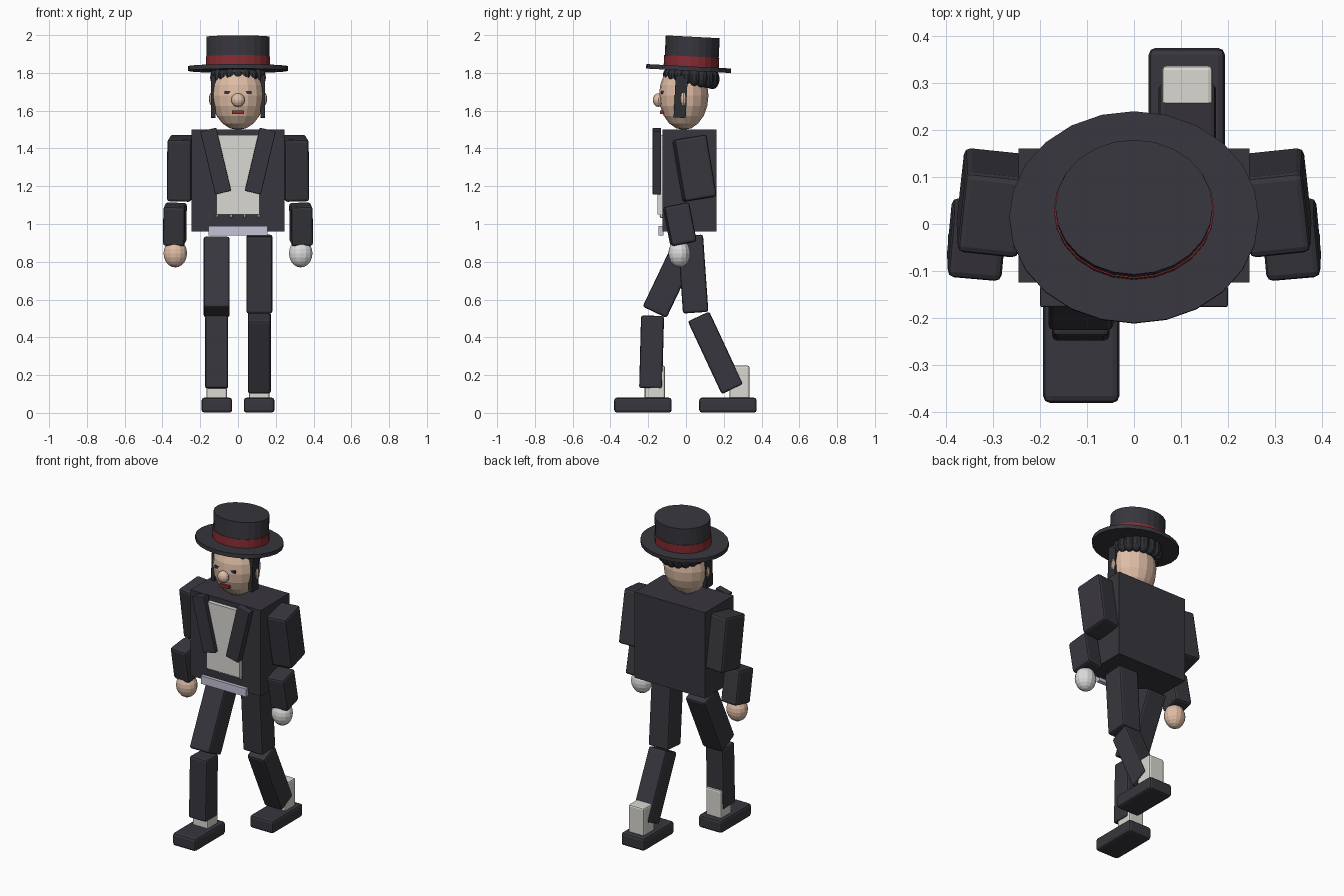
import bpy, bmesh, math
from mathutils import Matrix, Vector, Euler

if "Cube" in bpy.data.objects:
    bpy.data.objects.remove(bpy.data.objects["Cube"])


def material(name, rgb):
    m = bpy.data.materials.new(name)
    m.diffuse_color = (*rgb, 1)
    m.use_nodes = True
    m.node_tree.nodes["Principled BSDF"].inputs["Base Color"].default_value = m.diffuse_color
    return m


BLACK = material("black cloth", (0.039, 0.037, 0.047))
HAIR = material("hair black", (0.026, 0.028, 0.033))
WHITE = material("off white", (0.70, 0.69, 0.64))
GLOVE = material("glove white", (0.72, 0.72, 0.72))
SKIN = material("skin", (0.74, 0.51, 0.38))
RED = material("hat band red", (0.24, 0.025, 0.032))
LIPS = material("lip red", (0.30, 0.03, 0.04))
SILVER = material("belt silver", (0.55, 0.55, 0.68))
EYE = material("eye dark", (0.03, 0.035, 0.06))


def finish(name, bm, mat, loc, rot, bevel=0):
    me = bpy.data.meshes.new(name)
    bm.to_mesh(me)
    bm.free()
    me.materials.append(mat)
    ob = bpy.data.objects.new(name, me)
    bpy.context.collection.objects.link(ob)
    ob.location = loc
    ob.rotation_euler = [math.radians(a) for a in rot]
    if bevel:
        mod = ob.modifiers.new("bevel", "BEVEL")
        mod.width, mod.segments = bevel, 2
    return ob


def box(name, mat, loc, size, rot=(0, 0, 0), bevel=0.0):
    bm = bmesh.new()
    bmesh.ops.create_cube(bm, size=1)
    bmesh.ops.scale(bm, vec=size, verts=bm.verts)
    return finish(name, bm, mat, loc, rot, bevel)


def ball(name, mat, loc, radii, u=14, v=10, rot=(0, 0, 0)):
    bm = bmesh.new()
    bmesh.ops.create_uvsphere(bm, u_segments=u, v_segments=v, radius=1)
    bmesh.ops.scale(bm, vec=radii, verts=bm.verts)
    return finish(name, bm, mat, loc, rot)


def disc(name, mat, loc, rx, ry, h, rot):
    bm = bmesh.new()
    bmesh.ops.create_cone(bm, cap_ends=True, segments=24, radius1=1, radius2=1, depth=h)
    bmesh.ops.scale(bm, vec=(rx, ry, 1), verts=bm.verts)
    return finish(name, bm, mat, loc, rot)


# jacket, shirt and belt
box("jacket", BLACK, (0, 0.018, 1.23), (0.49, 0.285, 0.54))
box("shirt_front", WHITE, (0, -0.135, 1.26), (0.23, 0.03, 0.42))
box("belt", SILVER, (0, -0.132, 0.965), (0.314, 0.026, 0.05))
for i in range(4):
    ball("shirt_stud", WHITE, (-0.11 + i * 0.073, -0.13, 1.042), (0.009, 0.01, 0.012), 6, 4)

# lapels, arms and hands
for s, side in ((-1, "right"), (1, "left")):
    box(side + "_lapel", BLACK, (s * 0.118, -0.154, 1.333), (0.087, 0.045, 0.343),
        (0, s * 13.4, 0), 0.004)
    box(side + "_upper_arm", BLACK, (s * 0.303, 0.045, 1.295), (0.13, 0.173, 0.333),
        (9.5, -s * 1.5, s * 6), 0.014)
    box(side + "_forearm", BLACK, (s * 0.334, -0.033, 0.998), (0.115, 0.135, 0.213),
        (11, -s * 1.5, s * 5), 0.014)
    ball(side + "_hand", SKIN if s < 0 else GLOVE, (s * 0.332, -0.035, 0.845),
         (0.064, 0.058, 0.075))

# legs in a walking pose: thigh and shin as (y, z, depth, length, tilt), then spat and shoe y
poses = (("right", -1, (-0.077, 0.72, 0.14, 0.415, -25.5), (-0.182, 0.322, 0.122, 0.385, -1.5),
          -0.165, -0.228),
         ("left", 1, (0.037, 0.735, 0.135, 0.41, 4), (0.156, 0.318, 0.125, 0.425, 25),
          0.283, 0.222))
for side, s, thigh, shin, spat_y, shoe_y in poses:
    for part, width, (y, z, d, l, tilt) in (("thigh", 0.138, thigh), ("shin", 0.122, shin)):
        box(f"{side}_{part}", BLACK, (s * 0.113, y, z), (width, d, l), (tilt, 0, 0), 0.012)
    box(side + "_spat", WHITE, (s * 0.113, spat_y, 0.15), (0.108, 0.107, 0.2), bevel=0.01)
    box(side + "_shoe", BLACK, (s * 0.112, shoe_y, 0.041), (0.162, 0.304, 0.08), bevel=0.015)

# head and face
ball("head", SKIN, (0, -0.012, 1.68), (0.141, 0.131, 0.182), 16, 10)
ball("nose", SKIN, (0, -0.146, 1.656), (0.036, 0.03, 0.036), 12, 8)
box("mouth", LIPS, (0, -0.123, 1.592), (0.064, 0.03, 0.018))
for s, side in ((-1, "right"), (1, "left")):
    box(side + "_eye", EYE, (s * 0.056, -0.122, 1.695), (0.03, 0.022, 0.016))
    box(side + "_sideburn", HAIR, (s * 0.131, -0.028, 1.675), (0.024, 0.064, 0.225), (-3, 0, 0))
    ball(side + "_ear", SKIN, (s * 0.138, -0.014, 1.662), (0.016, 0.018, 0.036), 8, 6)

# ring of curls below the hat: small at the forehead, larger at the back
for i in range(18):
    a = math.tau * (i + 0.5) / 18
    back = 0.5 + 0.5 * math.sin(a)
    r = 0.026 + 0.012 * back
    ball("hair_curl", HAIR, (0.118 * math.cos(a), 0.022 + 0.118 * math.sin(a), 1.788 - 0.02 * back),
         (r, r, 0.036 + 0.018 * back), 10, 8)

# top hat, stacked along a slightly tilted axis
tilt = -3
axis = Euler((math.radians(tilt), 0, 0)).to_matrix()
base = Vector((0, 0.014, 1.823))


def hat_at(y, h):
    return base + axis @ Vector((0, y, h))


disc("hat_brim", BLACK, hat_at(0, 0), 0.265, 0.225, 0.024, (tilt, 0, 0))
disc("hat_crown", BLACK, hat_at(0.013, 0.085), 0.167, 0.143, 0.168, (tilt, 0, 0))
disc("hat_band", RED, hat_at(0.013, 0.038), 0.17, 0.146, 0.053, (tilt, 0, 0))
